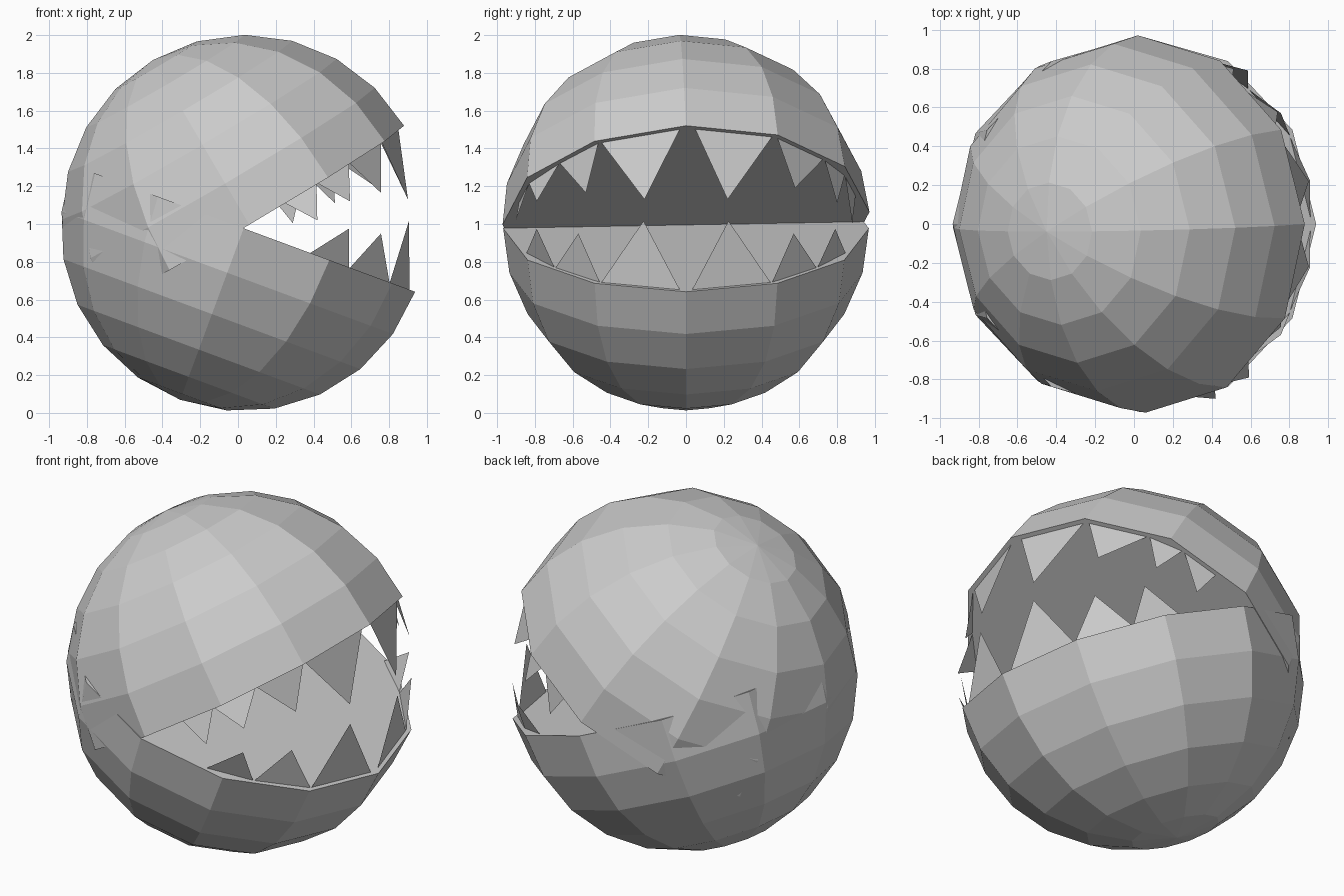
import bpy, bmesh
from math import sin, cos, pi, radians
from mathutils import Matrix, Vector

if "Cube" in bpy.data.objects:
    bpy.data.objects.remove(bpy.data.objects["Cube"])


def add_object(name, bm):
    mesh = bpy.data.meshes.new(name)
    bm.to_mesh(mesh)
    bm.free()
    ob = bpy.data.objects.new(name, mesh)
    bpy.context.collection.objects.link(ob)


def jaw(name, radius, matrix, side):
    """Closed low-poly half ball; side is +1 for upper, -1 for lower."""
    bm = bmesh.new()
    bmesh.ops.create_uvsphere(bm, u_segments=12, v_segments=12, radius=radius)
    cut = [v for v in bm.verts if v.co.z * side < -0.01]
    bmesh.ops.delete(bm, geom=cut, context='VERTS')
    rim = [e for e in bm.edges if e.is_boundary]
    bmesh.ops.contextual_create(bm, geom=rim)
    bmesh.ops.recalc_face_normals(bm, faces=bm.faces)
    bm.transform(matrix)
    add_object(name, bm)


def rim_point(deg, radius):
    """Point on the twelve-sided rim, in the jaw's own frame."""
    a = radians(deg)
    r = radius * cos(pi / 12) / cos(radians(deg % 30 - 15))
    return Vector((r * cos(a), r * sin(a), 0))


def teeth(name, radius, matrix, specs):
    """Flat triangular teeth: (start angle, end angle, tip)."""
    bm = bmesh.new()
    for start, end, tip in specs:
        a = bm.verts.new(matrix @ rim_point(start, radius))
        b = bm.verts.new(matrix @ rim_point(end, radius))
        c = bm.verts.new(tip)
        bm.faces.new((a, b, c))
    add_object(name, bm)


# Jaws: tilted half balls that overlap at the back
upper = (Matrix.Translation((0.04, 0, 1.03))
         @ Matrix.Rotation(radians(-30.3), 4, 'Y')
         @ Matrix.Rotation(radians(2.3), 4, 'X'))
lower = (Matrix.Translation((0.03, 0, 0.977))
         @ Matrix.Rotation(radians(20.3), 4, 'Y'))
jaw("upper_jaw", 0.972, upper, 1)
jaw("lower_jaw", 0.968, lower, -1)

# Upper teeth, slightly uneven between the two sides
teeth("upper_teeth", 0.945, upper, [
    (-28.5, -2, (0.90, -0.22, 1.13)),
    (-47, -29.5, (0.757, -0.53, 1.165)),
    (-63, -47.5, (0.593, -0.79, 1.12)),
    (-76, -63.5, (0.42, -0.90, 1.02)),
    (3, 29, (0.90, 0.22, 1.13)),
    (31, 52, (0.74, 0.577, 1.19)),
    (53, 65, (0.513, 0.80, 1.11)),
    (66, 79, (0.29, 0.88, 1.005)),
])

# Lower teeth, mirrored left and right
lower_specs = []
for s in (-1, 1):
    for start, end, (x, y, z) in [
        (2, 28.5, (0.905, 0.225, 1.016)),
        (29, 49, (0.757, 0.57, 0.95)),
        (49.5, 66, (0.587, 0.79, 0.975)),
    ]:
        lower_specs.append((s * start, s * end, (x, s * y, z)))
teeth("lower_teeth", 0.945, lower, lower_specs)
